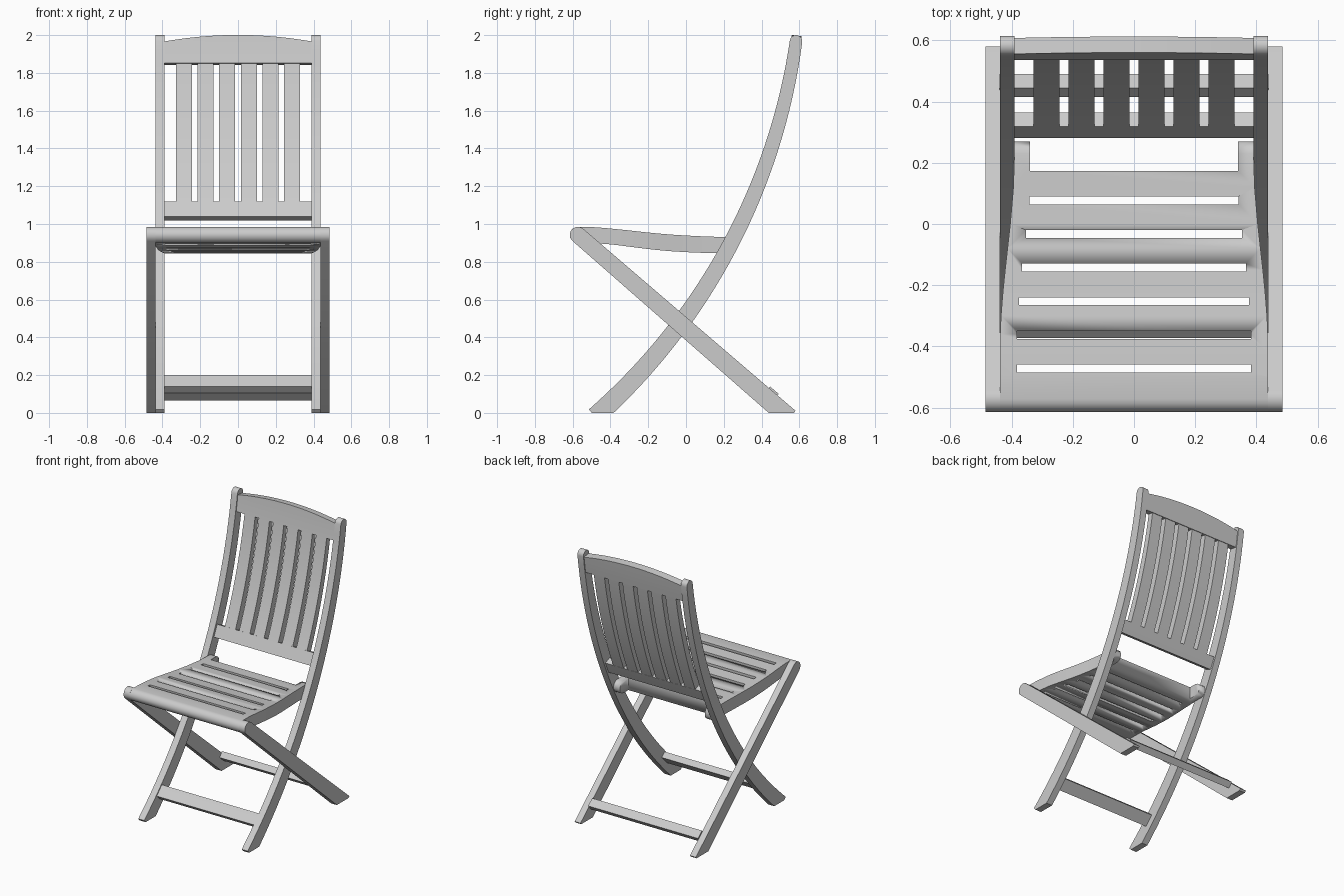
import bpy, bmesh, math
from mathutils import Vector

if "Cube" in bpy.data.objects:
    bpy.data.objects.remove(bpy.data.objects["Cube"])


def finish(bm, name):
    bmesh.ops.recalc_face_normals(bm, faces=bm.faces)
    me = bpy.data.meshes.new(name)
    bm.to_mesh(me)
    bm.free()
    ob = bpy.data.objects.new(name, me)
    bpy.context.collection.objects.link(ob)
    bpy.ops.object.select_all(action='DESELECT')
    ob.select_set(True)
    bpy.context.view_layer.objects.active = ob
    bpy.ops.object.shade_smooth_by_angle(angle=math.radians(30))
    return ob


def loft(name, sections, cut_floor=False):
    """Each section is a list of (pointA, pointB) pairs; sections run across x."""
    bm = bmesh.new()
    rings = []
    for sec in sections:
        pts = [p for p, _ in sec] + [q for _, q in reversed(sec)]
        rings.append([bm.verts.new(p) for p in pts])
    n = len(rings[0])
    for a, b in zip(rings, rings[1:]):
        for i in range(n):
            j = (i + 1) % n
            bm.faces.new((a[i], a[j], b[j], b[i]))
    for r in (rings[0], rings[-1]):
        for i in range(n // 2 - 1):
            bm.faces.new((r[i], r[i + 1], r[n - 2 - i], r[n - 1 - i]))
    if cut_floor:
        geom = bm.verts[:] + bm.edges[:] + bm.faces[:]
        bmesh.ops.bisect_plane(bm, geom=geom, plane_co=(0, 0, 0), plane_no=(0, 0, 1), clear_inner=True)
        bmesh.ops.holes_fill(bm, edges=[e for e in bm.edges if e.is_boundary])
    return finish(bm, name)


def flat(name, pairs, x0, x1, cut_floor=False):
    secs = [[((x, *p), (x, *q)) for p, q in pairs] for x in (x0, x1)]
    return loft(name, secs, cut_floor)


# Arc followed by the long curved posts and the backrest (y, z)
A, B, C = Vector((-.447, .01)), Vector((.255, .93)), Vector((.5825, 1.967))
d = 2 * (A.x * (B.y - C.y) + B.x * (C.y - A.y) + C.x * (A.y - B.y))
a2, b2, c2 = A.length_squared, B.length_squared, C.length_squared
O = Vector(((a2 * (B.y - C.y) + b2 * (C.y - A.y) + c2 * (A.y - B.y)) / d,
            (a2 * (C.x - B.x) + b2 * (A.x - C.x) + c2 * (B.x - A.x)) / d))
R = (A - O).length
ang0 = math.atan2(A.y - O.y, A.x - O.x)
ang1 = math.atan2(C.y - O.y, C.x - O.x)
ARC = R * (ang1 - ang0)


def arc(t, off):
    g = ang0 + (ang1 - ang0) * t
    return (O.x + (R + off) * math.cos(g), O.y + (R + off) * math.sin(g))


def half(t):
    return .051 + (.033 - .051) * min(max(t, 0), 1)


def t_at(z, f):
    lo, hi = -.1, 1.1
    for _ in range(40):
        m = (lo + hi) / 2
        if arc(m, f * half(m))[1] < z:
            lo = m
        else:
            hi = m
    return lo


def arc_pairs(t0, t1, n, f0, f1):
    ts = [t0 + (t1 - t0) * i / n for i in range(n + 1)]
    return [(arc(t, f0 * half(t)), arc(t, f1 * half(t))) for t in ts]


# Curved posts, front foot to backrest top, rounded upper ends
CAP = [math.radians(k) for k in (20, 40, 60, 75, 86)]
post = arc_pairs(-.02, 1, 32, -1, 1)
for k in CAP:
    t, h = 1 + .033 * math.sin(k) / ARC, .033 * math.cos(k)
    post.append((arc(t, -h), arc(t, h)))

# Straight legs, seat front to rear foot
top, foot = Vector((-.572, .942)), Vector((.515, .0))
u = (foot - top).normalized()
nrm = Vector((-u.y, u.x))
leg = []
for k in reversed(CAP):
    c = top - u * .043 * math.sin(k)
    leg.append((c + nrm * .043 * math.cos(k), c - nrm * .043 * math.cos(k)))
leg.append((top + nrm * .043, top - nrm * .043))
end = foot + u * .042
leg.append((end + nrm * .051, end - nrm * .051))

for s, side in ((-1, "left"), (1, "right")):
    flat("curved_post_" + side, post, s * .39, s * .438, True)
    flat("straight_leg_" + side, leg, s * .438, s * .485, True)

# Lower cross rails
flat("front_cross_rail", arc_pairs(t_at(.14, -.85), t_at(.2, -.85), 3, -.85, .05), -.392, .392)
k = Vector((.445, .14))
flat("rear_cross_rail", [(k, k - nrm * .046), (k + u * .06, k + u * .06 - nrm * .046)], -.44, .44)

# Backrest: arched top rail, bottom rail, six curved slats
F0, F1 = -.6, .65
secs = []
for i in range(25):
    x = -.392 + .784 * i / 24
    z = 2.0 - .035 * (x / .392) ** 2
    secs.append([((x, *p), (x, *q)) for p, q in
                 arc_pairs(t_at(1.85, F0), t_at(z, F0), 4, -.8, .8)])
loft("back_top_rail", secs)
flat("back_bottom_rail", arc_pairs(t_at(1.04, F0), t_at(1.12, F0), 3, F0, F1), -.392, .392)
slat = arc_pairs(t_at(1.11, F0), t_at(1.86, F0), 16, F0 + .02, F1 - .02)
for i in range(6):
    x = (i - 2.5) * .1145
    flat("back_slat_%d" % (i + 1), slat, x - .0425, x + .0425)


# Seat: waved slab with rounded front, narrowing between the posts
def width(y):
    s = min(max((y + .4) / .62, 0), 1)
    return .438 - .047 * s * s * (3 - 2 * s)


rows = [(-.572 - .043 * math.sin(k), .942 + .043 * math.cos(k), .942 - .043 * math.cos(k))
        for k in reversed(CAP)]
rows += [(-.572, .985, .899), (-.5, .984, .899), (-.42, .978, .894), (-.36, .972, .888),
         (-.3, .966, .880), (-.22, .957, .870), (-.15, .950, .862), (-.08, .944, .856),
         (0, .939, .851), (.12, .933, .846), (.23, .931, .844), (.25, .926, .850),
         (.263, .915, .861), (.27, .897, .879)]
seat = loft("seat", [[((s * width(y), y, a), (s * width(y), y, b)) for y, a, b in rows]
                     for s in (-1, 1)])

# Slots and rear notch cut through the seat
bm = bmesh.new()
boxes = [(.0775 - .11 * i, .026, width(.0775 - .11 * i) - .055) for i in range(6)]
boxes.append((.274, .2, .34))
for y, dy, hx in boxes:
    vs = bmesh.ops.create_cube(bm, size=1)["verts"]
    for v in vs:
        v.co = (v.co.x * 2 * hx, y + v.co.y * dy, .92 + v.co.z * .4)
cutter = finish(bm, "slot_cutter")
cutter.hide_render = True
mod = seat.modifiers.new("slots", 'BOOLEAN')
mod.operation = 'DIFFERENCE'
mod.solver = 'EXACT'
mod.object = cutter
bpy.context.view_layer.objects.active = seat
bpy.ops.object.modifier_move_to_index(modifier="slots", index=0)
bpy.ops.object.modifier_apply(modifier="slots")
bpy.data.objects.remove(cutter)
